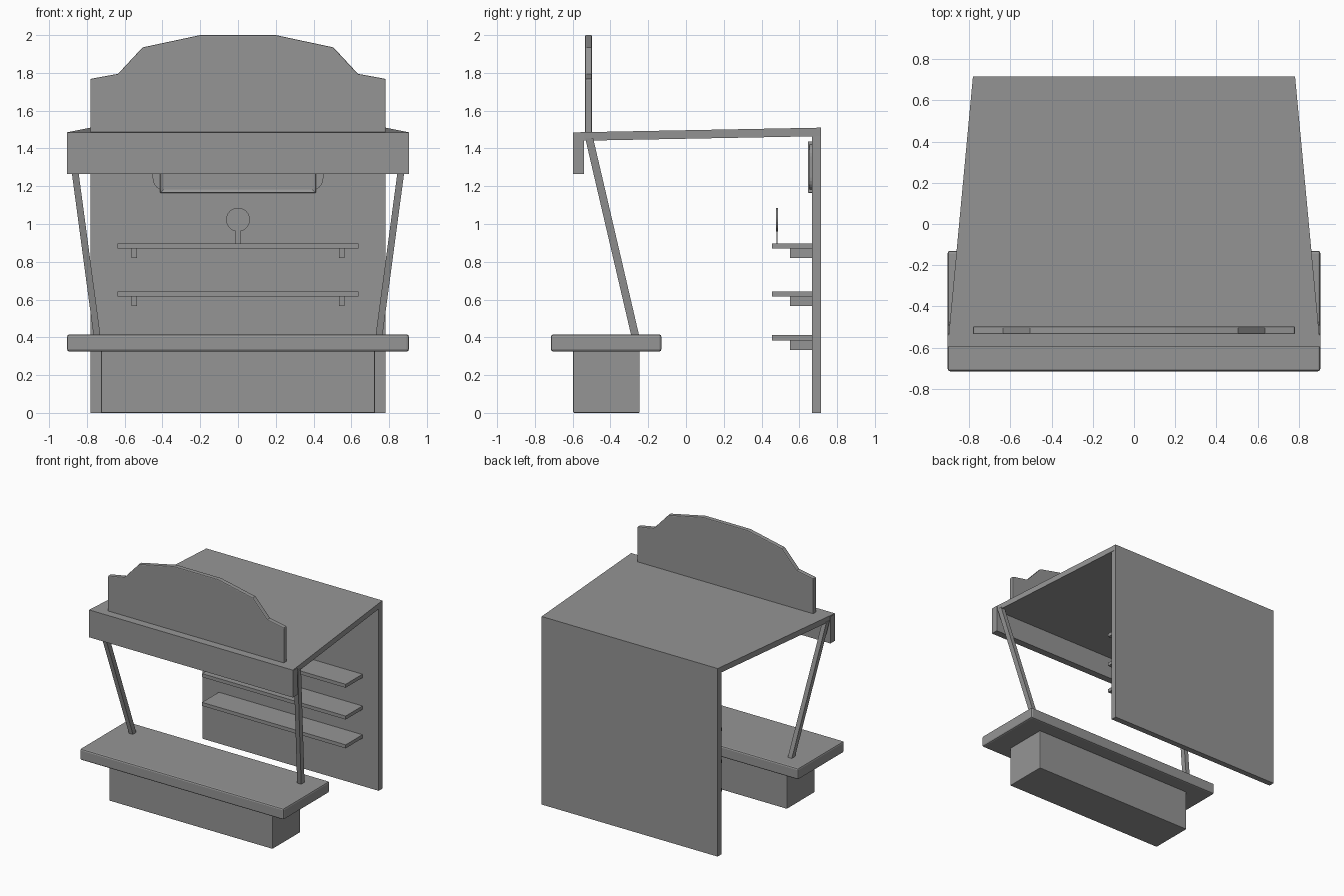
import bpy
import bmesh
from math import radians
from mathutils import Vector

cube = bpy.data.objects.get("Cube")
if cube:
    bpy.data.objects.remove(cube, do_unlink=True)

GREY = (0.3, 0.3, 0.3, 1)
grey = bpy.data.materials.new("plain grey")
grey.use_nodes = True
grey.diffuse_color = GREY
grey.node_tree.nodes["Principled BSDF"].inputs["Base Color"].default_value = GREY


def finish(name, bm, bevel=0):
    bmesh.ops.recalc_face_normals(bm, faces=bm.faces)
    mesh = bpy.data.meshes.new(name)
    bm.to_mesh(mesh)
    bm.free()
    mesh.materials.append(grey)
    obj = bpy.data.objects.new(name, mesh)
    bpy.context.collection.objects.link(obj)
    if bevel:
        mod = obj.modifiers.new("Bevel", 'BEVEL')
        mod.width = bevel
        mod.segments = 2
        mod.limit_method = 'ANGLE'
        mod.angle_limit = radians(50)
    return obj


def box_mesh(x, y, z):
    """Box between the given (min, max) ranges."""
    bm = bmesh.new()
    bmesh.ops.create_cube(bm, size=1)
    for v in bm.verts:
        v.co = [r[0] if c < 0 else r[1] for c, r in zip(v.co, (x, y, z))]
    return bm


def box(name, x, y, z, bevel=0):
    return finish(name, box_mesh(x, y, z), bevel)


def span(half):
    return (-half, half)


def extrude_y(name, points, y0, y1, bevel=0):
    """Extrude an x-z outline along y."""
    bm = bmesh.new()
    face = bm.faces.new([bm.verts.new((x, y0, z)) for x, z in points])
    ext = bmesh.ops.extrude_face_region(bm, geom=[face])
    bmesh.ops.translate(bm, vec=(0, y1 - y0, 0),
                        verts=[g for g in ext["geom"] if isinstance(g, bmesh.types.BMVert)])
    return finish(name, bm, bevel)


# Counter
box("counter_base", span(0.725), (-0.597, -0.245), (0, 0.33), 0.005)
box("counter_top", span(0.905), (-0.715, -0.13), (0.325, 0.415), 0.012)

# Back wall and front valance
box("back_wall", span(0.782), (0.668, 0.715), (0, 1.5))
box("valance", span(0.905), (-0.597, -0.54), (1.265, 1.48))

# Roof, wider and slightly lower at the front
bm = box_mesh(span(1), (-0.597, 0.715), (0, 1))
for v in bm.verts:
    front = v.co.y < 0
    v.co.x *= 0.905 if front else 0.782
    v.co.z = (1.485 if front else 1.51) - (0 if v.co.z > 0.5 else 0.045)
finish("roof", bm)

# Stepped sign board
half = [(0.782, 1.45), (0.782, 1.768), (0.635, 1.795), (0.505, 1.935), (0.2, 2.0)]
extrude_y("sign_board", half + [(-x, z) for x, z in reversed(half)], -0.535, -0.497, 0.007)

# Leaning posts
for name, side in (("left_post", 1), ("right_post", -1)):
    bm = box_mesh(span(0.018), span(0.021), (0, 1))
    low = Vector((0.746 * side, -0.268, 0.405))
    high = Vector((0.886 * side, -0.512, 1.452))
    for v in bm.verts:
        v.co = Vector((v.co.x, v.co.y, 0)) + low.lerp(high, v.co.z)
    finish(name, bm)

# Shelves with brackets
for level, top in zip(("lower", "middle", "upper"), (0.412, 0.643, 0.898)):
    box(level + "_shelf", span(0.638), (0.455, 0.67), (top - 0.028, top))
    for name, x in (("left", 0.55), ("right", -0.55)):
        box(f"{level}_{name}_bracket", (x - 0.014, x + 0.014), (0.55, 0.67),
            (top - 0.078, top - 0.026))

# Small round shelf marker on a stem
box("marker_stem", span(0.013), (0.479, 0.485), (0.895, 0.97))
bm = bmesh.new()
bmesh.ops.create_cone(bm, cap_ends=True, segments=32, radius1=0.063, radius2=0.063, depth=0.012)
for v in bm.verts:
    v.co = (v.co.x, 0.482 + v.co.z, 1.023 + v.co.y)
finish("marker_disc", bm)

# Framed wall panel with a recessed front
bm = box_mesh(span(0.412), (0.645, 0.67), (1.165, 1.437))
front_face = min(bm.faces, key=lambda f: f.calc_center_median().y)
bmesh.ops.inset_region(bm, faces=[front_face], thickness=0.032)
bmesh.ops.translate(bm, vec=(0, 0.012, 0), verts=front_face.verts)
finish("wall_panel", bm, 0.004)

# Rounded plate behind the panel
bm = box_mesh(span(0.452), (0.655, 0.67), (1.175, 1.427))
depth_edges = [e for e in bm.edges if abs(e.verts[0].co.y - e.verts[1].co.y) > 0.01]
bmesh.ops.bevel(bm, geom=depth_edges, offset=0.07, segments=6, profile=0.5, affect='EDGES')
finish("panel_backplate", bm)
